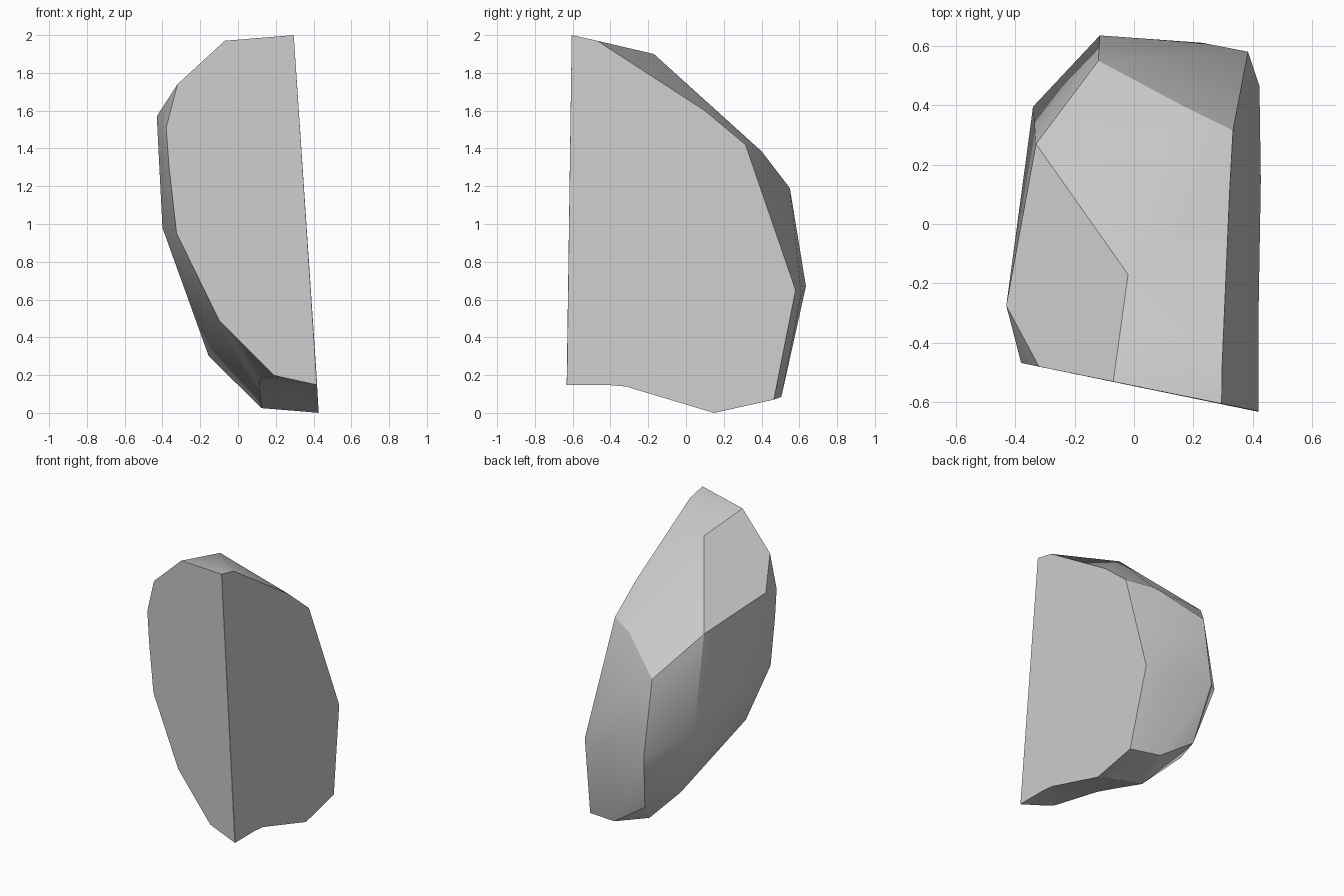
import bpy, bmesh, math

start_cube = bpy.data.objects.get("Cube")
if start_cube:
    bpy.data.objects.remove(start_cube, do_unlink=True)

stone = bpy.data.materials.new("pale_grey_stone")
stone.use_nodes = True
colour = (0.6, 0.6, 0.6, 1)
stone.diffuse_color = colour
stone.node_tree.nodes["Principled BSDF"].inputs["Base Color"].default_value = colour


def hull_object(name, points):
    """Wrap a convex faceted solid around a few corner points."""
    bm = bmesh.new()
    for point in points:
        bm.verts.new(point)
    bmesh.ops.convex_hull(bm, input=bm.verts[:])
    loose = [v for v in bm.verts if not v.link_faces]
    bmesh.ops.delete(bm, geom=loose, context='VERTS')
    bmesh.ops.dissolve_limit(bm, angle_limit=math.radians(1),
                             verts=bm.verts[:], edges=bm.edges[:])
    bmesh.ops.recalc_face_normals(bm, faces=bm.faces[:])
    mesh = bpy.data.meshes.new(name)
    bm.to_mesh(mesh)
    bm.free()
    mesh.materials.append(stone)
    obj = bpy.data.objects.new(name, mesh)
    bpy.context.collection.objects.link(obj)
    return obj


def on_front(x, z):
    """Corner on the flat, slightly turned front cut."""
    return (x, -0.545 - 0.203 * x, z)


def on_side(y, z):
    """Corner on the flat, slightly leaning side cut."""
    return (0.427 - 0.066 * z, y, z)


# Outlines of the two flat broken faces
front_outline = [(0.295, 2), (-0.07, 1.97), (-0.32, 1.74), (-0.38, 1.51),
                 (-0.365, 1.3), (-0.325, 0.95), (-0.2, 0.71), (-0.1, 0.49),
                 (0.19, 0.2), (0.33, 0.185), (0.42, 0.14)]
side_outline = [(-0.605, 2), (-0.47, 1.97), (0.1, 1.6), (0.315, 1.42),
                (0.44, 1.04), (0.58, 0.65), (0.53, 0.4), (0.465, 0.07),
                (0.15, 0), (-0.632, 0.14)]

# Corners of the rough outer skin: crown, back, flank and underside
crown = [(-0.02, -0.17, 1.9), (-0.43, -0.275, 1.57), (-0.33, 0.27, 1.46)]
back = [(-0.12, 0.55, 1.19), (0.16, 0.4, 1.385), (-0.115, 0.635, 0.67),
        (0.23, 0.61, 0.63), (-0.05, 0.53, 0.26)]
flank = [(-0.34, 0.395, 0.82), (-0.4, -0.12, 0.98), (-0.155, 0.28, 0.3)]
underside = [(0.205, 0.505, 0.085), (0.125, 0.23, 0.025)]

rock = hull_object("rock",
                   [on_front(*p) for p in front_outline]
                   + [on_side(*p) for p in side_outline]
                   + crown + back + flank + underside)

# Shallow hollow under the front, cut with a ridge-shaped wedge
ridge = [(0, -0.206, 0.19), (0.5, -0.34, 0.13)]
slopes = [(0, -0.8, 0.24), (0.5, -0.8, 0.13), (0, 0.4, -0.01), (0.5, 0.3, -0.06)]
base = [(x, y, -0.3) for x in (0, 0.5) for y in (-0.8, 0.4)]
wedge = hull_object("hollow_cutter", ridge + slopes + base)
wedge.hide_render = True

bpy.ops.object.select_all(action='DESELECT')
rock.select_set(True)
bpy.context.view_layer.objects.active = rock
cut = rock.modifiers.new("hollow", 'BOOLEAN')
cut.operation = 'DIFFERENCE'
cut.solver = 'EXACT'
cut.object = wedge
bpy.ops.object.modifier_apply(modifier=cut.name)
bpy.data.objects.remove(wedge, do_unlink=True)

# Soft facets with crisp broken edges
bpy.ops.object.shade_smooth_by_angle(angle=math.radians(30))
